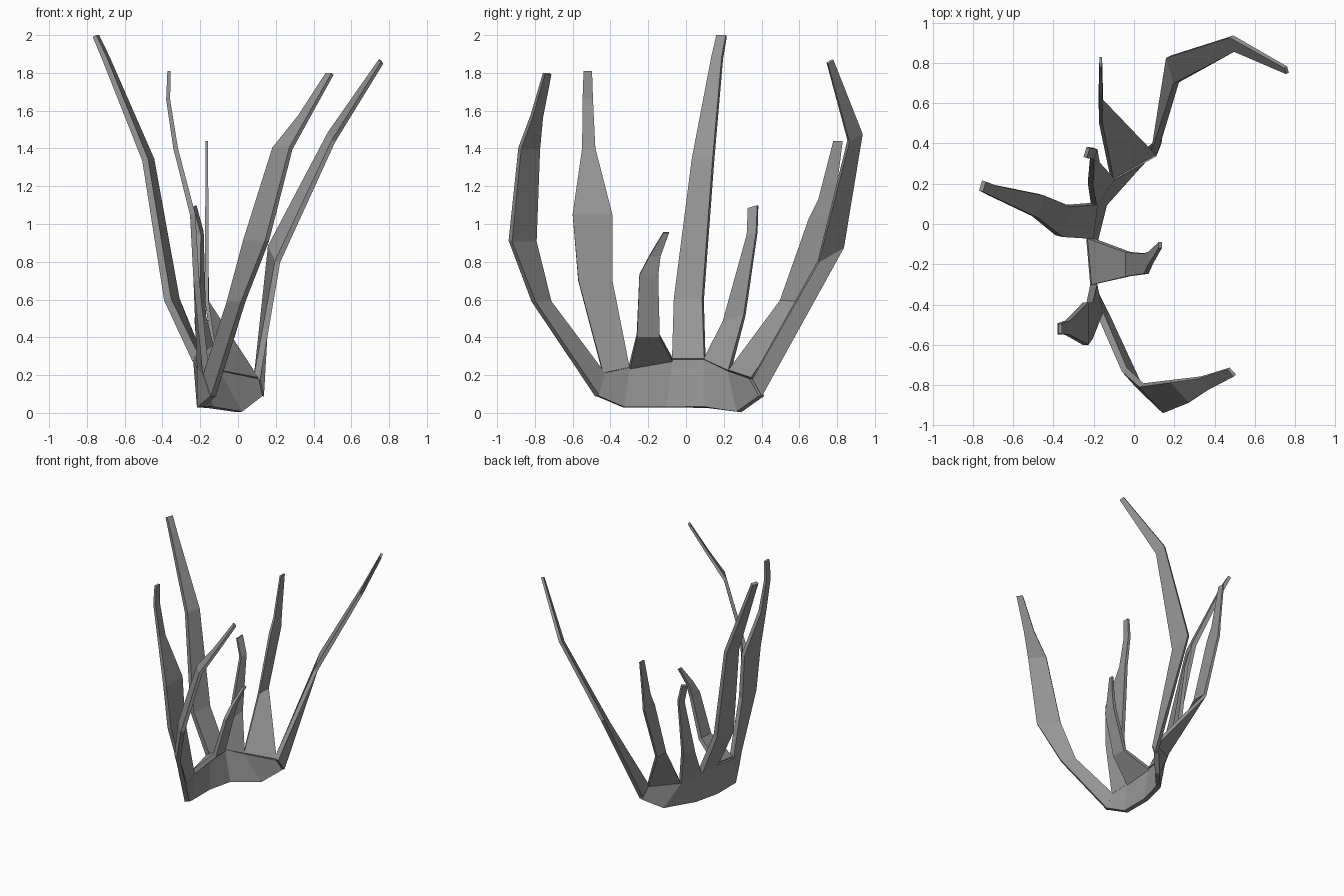
import bpy, bmesh
from mathutils import Vector

if "Cube" in bpy.data.objects:
    bpy.data.objects.remove(bpy.data.objects["Cube"])

dark_grey = bpy.data.materials.new("dark_grey")
dark_grey.diffuse_color = (0.3, 0.3, 0.3, 1)
dark_grey.use_nodes = True
dark_grey.node_tree.nodes["Principled BSDF"].inputs["Base Color"].default_value = dark_grey.diffuse_color


def ribbon(name, pairs, thick, tip_factor=1.0):
    """Loft a flat strip through pairs of edge points and thicken it, thinning towards the tip."""
    bm = bmesh.new()
    rows = [[bm.verts.new(p) for p in pair] for pair in pairs]
    for (a, b), (c, d) in zip(rows, rows[1:]):
        bm.faces.new((a, b, d, c))
    bmesh.ops.recalc_face_normals(bm, faces=bm.faces)
    mesh = bpy.data.meshes.new(name)
    bm.to_mesh(mesh)
    bm.free()
    mesh.materials.append(dark_grey)
    obj = bpy.data.objects.new(name, mesh)
    bpy.context.collection.objects.link(obj)
    group = obj.vertex_groups.new(name="thickness")
    last = len(pairs) - 1
    for i in range(len(pairs)):
        group.add([2 * i, 2 * i + 1], 1 + (tip_factor - 1) * i / last, 'REPLACE')
    mod = obj.modifiers.new("Solidify", 'SOLIDIFY')
    mod.thickness = thick
    mod.offset = 0
    mod.vertex_group = "thickness"
    return obj


# Curved root shell: upper rim and lower edge
rim = [(-0.17, -0.44, 0.21), (-0.2, -0.3, 0.24), (-0.22, -0.07, 0.28),
       (-0.2, 0.1, 0.28), (-0.11, 0.23, 0.22), (0.1, 0.35, 0.18)]
low = [(-0.13, -0.47, 0.09), (-0.2, -0.33, 0.03), (-0.2, -0.1, 0.03),
       (-0.15, 0.1, 0.03), (0.01, 0.28, 0.005), (0.12, 0.4, 0.09)]
ribbon("root_shell", list(zip(rim, low)), 0.035)


def blade(name, root, across, stations, thick=0.035):
    """Grow a blade from a root edge; stations are x, y, z, width along 'across'."""
    across = Vector(across)
    pairs = [root]
    for x, y, z, w in stations:
        c = Vector((x, y, z))
        pairs.append((c - across * w / 2, c + across * w / 2))
    ribbon(name, pairs, thick, 0.5)


# Blades at the two ends of the shell
blade("front_end_blade", (rim[0], low[0]), (0.9, -1, 0),
      [(-0.01, -0.765, 0.59, 0.085), (0.095, -0.865, 0.91, 0.13), (0.235, -0.83, 1.4, 0.1),
       (0.35, -0.79, 1.57, 0.055), (0.485, -0.735, 1.795, 0.035)])
blade("back_end_blade", (rim[5], low[5]), (-0.3, 1, 0.6),
      [(0.19, 0.765, 0.84, 0.13), (0.495, 0.895, 1.46, 0.07), (0.757, 0.763, 1.86, 0.03)])

# Blades along the rim
blade("tall_front_blade", (rim[0], rim[1]), (0, 1, 0),
      [(-0.22, -0.48, 0.7, 0.18), (-0.24, -0.495, 1.05, 0.21), (-0.33, -0.515, 1.4, 0.07),
       (-0.37, -0.52, 1.66, 0.055), (-0.365, -0.52, 1.81, 0.045)])
blade("short_inner_blade", (rim[1], rim[2]), (0, 1, 0),
      [(-0.03, -0.2, 0.41, 0.12), (0.06, -0.197, 0.73, 0.1),
       (0.085, -0.165, 0.83, 0.06), (0.13, -0.105, 0.955, 0.03)])
blade("tallest_blade", (rim[2], rim[3]), (0.3, 1, 0),
      [(-0.35, 0.015, 0.6, 0.15), (-0.475, 0.09, 1.34, 0.11),
       (-0.7, 0.165, 1.88, 0.055), (-0.752, 0.188, 1.995, 0.05)], 0.045)
blade("short_back_blade", (rim[3], rim[4]), (0.3, 1, 0.3),
      [(-0.2, 0.255, 0.5, 0.11), (-0.2, 0.35, 0.95, 0.05), (-0.235, 0.355, 1.09, 0.05)])
blade("wide_foot_blade", (rim[4], rim[5]), (0, 1, 0),
      [(-0.165, 0.56, 0.59, 0.12), (-0.165, 0.715, 1.03, 0.13),
       (-0.165, 0.745, 1.13, 0.09), (-0.165, 0.805, 1.44, 0.05)], 0.025)
